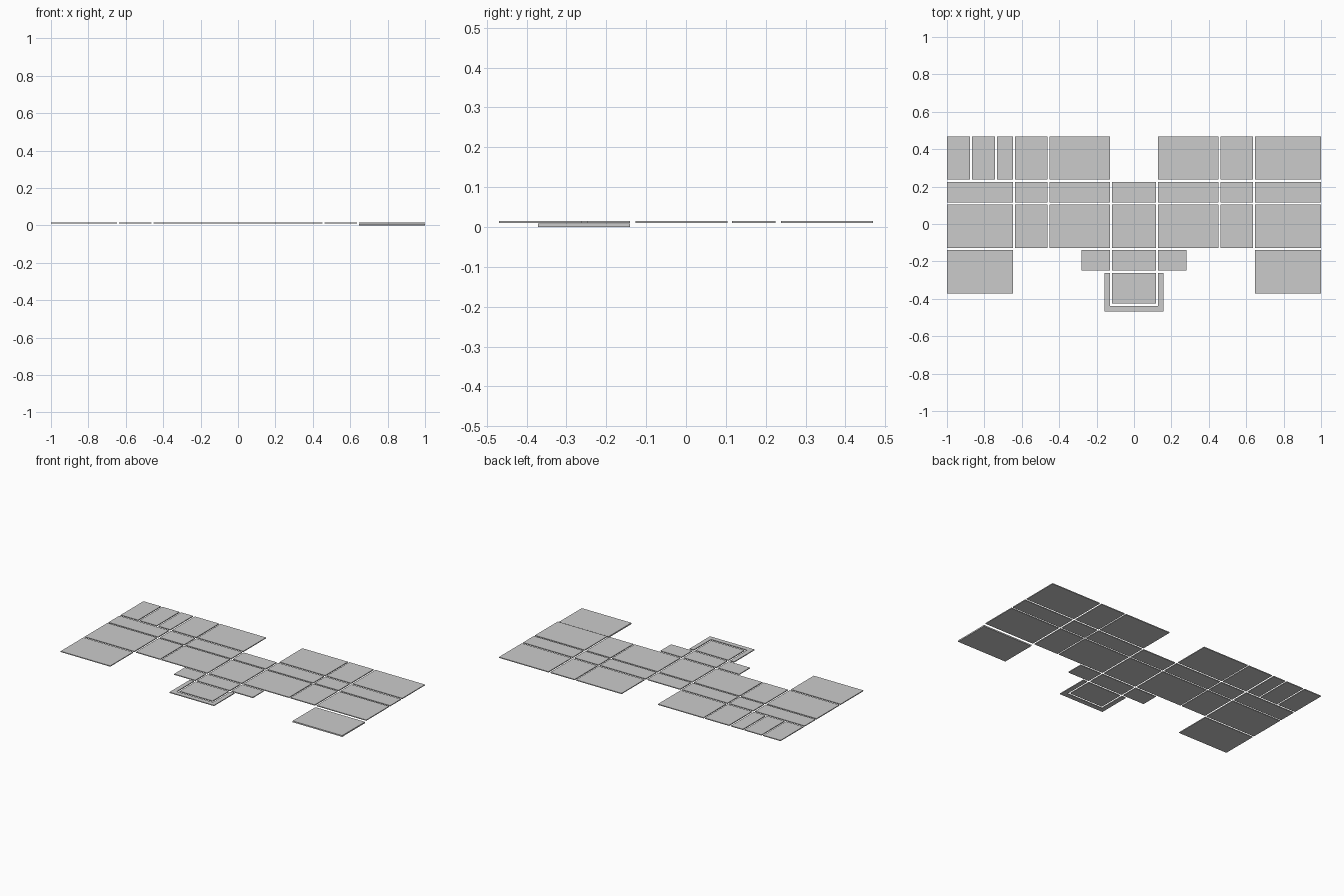
import bpy, bmesh

if "Cube" in bpy.data.objects:
    bpy.data.objects.remove(bpy.data.objects["Cube"])

Z0, Z1 = 0.010, 0.0155   # bottom and top of the main sheet of panels


def prism(name, pts, z0=Z0, z1=Z1):
    """Flat panel extruded from a plan outline."""
    bm = bmesh.new()
    face = bm.faces.new([bm.verts.new((x, y, z0)) for x, y in pts])
    ext = bmesh.ops.extrude_face_region(bm, geom=[face])
    top = [v for v in ext["geom"] if isinstance(v, bmesh.types.BMVert)]
    bmesh.ops.translate(bm, verts=top, vec=(0, 0, z1 - z0))
    bmesh.ops.recalc_face_normals(bm, faces=bm.faces)
    me = bpy.data.meshes.new(name)
    bm.to_mesh(me)
    bm.free()
    ob = bpy.data.objects.new(name, me)
    bpy.context.collection.objects.link(ob)
    return ob


def panel(name, xs, ys, z0=Z0, z1=Z1):
    (a, b), (c, d) = xs, ys
    return prism(name, [(a, c), (b, c), (b, d), (a, d)], z0, z1)


def mirrored(xs):
    return (-xs[1], -xs[0])


# Column and row bands of the grid
centre = (-0.117, 0.117)
inner, middle, outer = (0.129, 0.453), (0.463, 0.635), (0.648, 1.0)
back, narrow, wide = (0.238, 0.469), (0.115, 0.225), (-0.127, 0.104)
front, step = (-0.371, -0.14), (-0.249, -0.14)

# Main grid panels, both sides
for label, xs in (("inner", inner), ("middle", middle), ("outer", outer)):
    for row, ys in (("back", back), ("narrow", narrow), ("wide", wide)):
        panel(f"{row}_{label}_panel_right", xs, ys)
        if (label, row) != ("outer", "back"):
            panel(f"{row}_{label}_panel_left", mirrored(xs), ys)

# Back left corner split into strips
for i, xs in enumerate([(-1.0, -0.877), (-0.866, -0.744), (-0.733, -0.648)]):
    panel(f"back_strip_{i + 1}", xs, back)

# Centre column
for row, ys in (("narrow", narrow), ("wide", wide), ("step", step),
                ("tray", (-0.425, -0.262))):
    panel(f"{row}_centre_panel", centre, ys)

# Step wings beside the centre
panel("step_wing_right", (0.129, 0.28), step)
panel("step_wing_left", (-0.28, -0.129), step)

# U-shaped border around the front tray
prism("tray_border", [(-0.158, -0.262), (-0.158, -0.469), (0.158, -0.469),
                      (0.158, -0.262), (0.129, -0.262), (0.129, -0.438),
                      (-0.129, -0.438), (-0.129, -0.262)])

# Front corner panels; the right one sits lower
panel("front_corner_panel_left", mirrored(outer), front)
panel("front_corner_panel_right", outer, front, 0.0, 0.0085)
